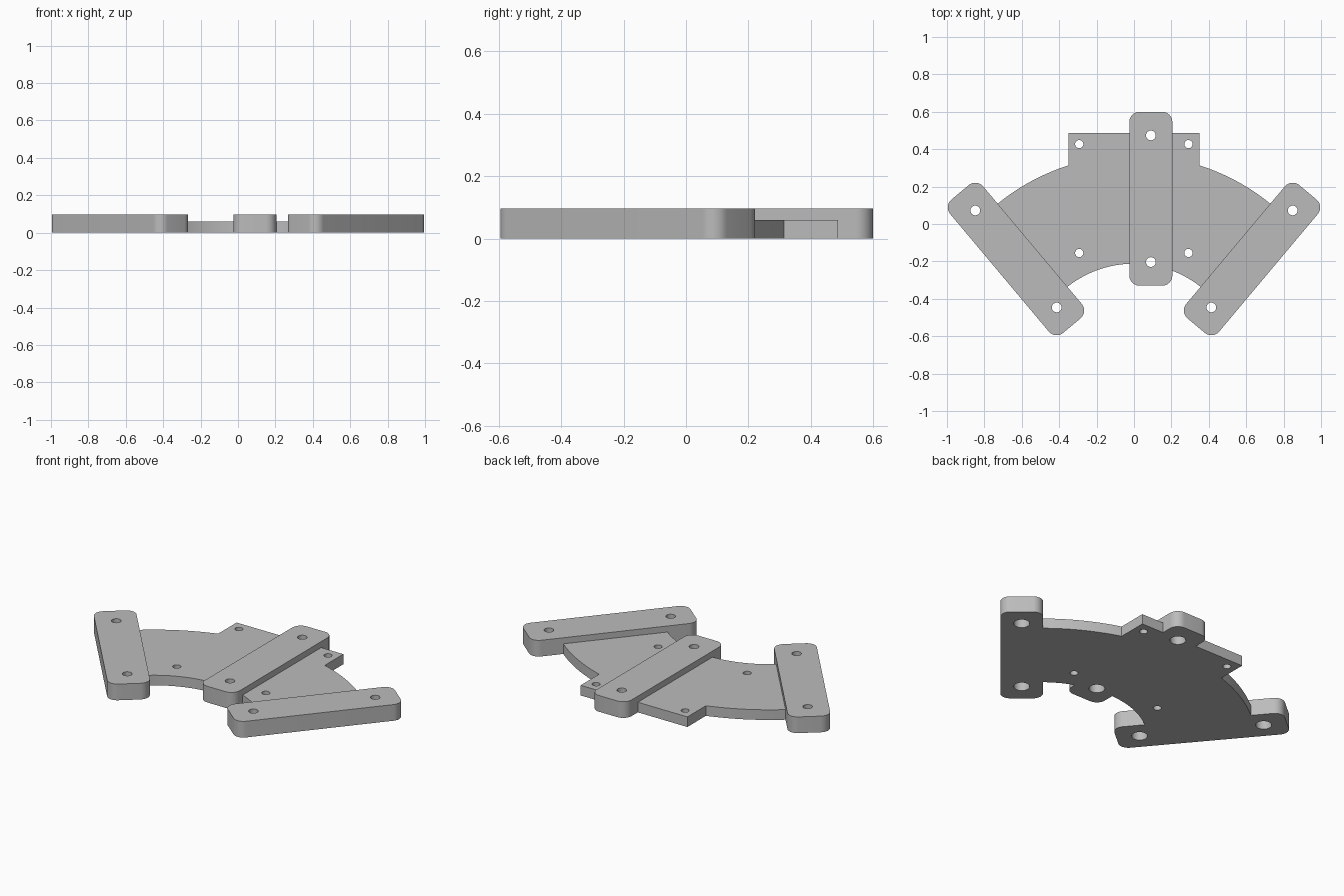
import bpy
import bmesh
from math import radians, sin, cos, pi
from mathutils import Matrix

if "Cube" in bpy.data.objects:
    bpy.data.objects.remove(bpy.data.objects["Cube"])

BAR_H, PLATE_H = 0.096, 0.06
BAR_L, BAR_W, CORNER = 0.93, 0.23, 0.055
HOLE_GAP = 0.677
ARC_Y, R_OUT, R_IN = -0.785, 1.153, 0.573

grey = bpy.data.materials.new("light_grey")
grey.use_nodes = True
grey.diffuse_color = (0.5, 0.5, 0.5, 1)
grey.node_tree.nodes["Principled BSDF"].inputs["Base Color"].default_value = (0.5, 0.5, 0.5, 1)


def prism(name, outline, z0, z1, matrix=Matrix()):
    """Extrude a flat outline between two heights."""
    bm = bmesh.new()
    face = bm.faces.new([bm.verts.new((x, y, z0)) for x, y in outline])
    top = bmesh.ops.extrude_face_region(bm, geom=[face])["geom"]
    bmesh.ops.translate(bm, vec=(0, 0, z1 - z0),
                        verts=[v for v in top if isinstance(v, bmesh.types.BMVert)])
    bm.transform(matrix)
    bmesh.ops.recalc_face_normals(bm, faces=bm.faces)
    mesh = bpy.data.meshes.new(name)
    bm.to_mesh(mesh)
    bm.free()
    obj = bpy.data.objects.new(name, mesh)
    bpy.context.collection.objects.link(obj)
    obj.data.materials.append(grey)
    return obj


def arc(cx, cy, r, a0, a1, n):
    angles = [radians(a0 + (a1 - a0) * i / n) for i in range(n + 1)]
    return [(cx + r * cos(a), cy + r * sin(a)) for a in angles]


def cylinder(x, y, r, z0, z1):
    return prism("cutter", arc(x, y, r, 0, 360, 32)[:-1], z0, z1)


def cut(obj, cutters):
    """Subtract the cutters one by one and discard them."""
    bpy.context.view_layer.objects.active = obj
    for c in cutters:
        c.hide_render = True
        mod = obj.modifiers.new("cut", "BOOLEAN")
        mod.operation, mod.solver, mod.object = "DIFFERENCE", "EXACT", c
        bpy.ops.object.modifier_apply(modifier=mod.name)
        bpy.data.objects.remove(c)


def finish(obj):
    bpy.ops.object.select_all(action="DESELECT")
    obj.select_set(True)
    bpy.context.view_layer.objects.active = obj
    bpy.ops.object.shade_smooth_by_angle(angle=radians(30))


# Rounded bar outline, long side along y
bar_outline = []
for k, (sx, sy) in enumerate([(1, 1), (-1, 1), (-1, -1), (1, -1)]):
    bar_outline += arc(sx * (BAR_W / 2 - CORNER), sy * (BAR_L / 2 - CORNER),
                       CORNER, 90 * k, 90 * k + 90, 10)

# Arched plate with a square tab at the back
tab_x, tab_y = 0.35, 0.487
plate_outline = [p for p in arc(0, ARC_Y, R_OUT, 45, 135, 64) if abs(p[0]) > tab_x]
right = [p for p in plate_outline if p[0] > 0]
left = [p for p in plate_outline if p[0] < 0]
tab_base = ARC_Y + (R_OUT ** 2 - tab_x ** 2) ** 0.5
tab = [(tab_x, tab_base), (tab_x, tab_y), (-tab_x, tab_y), (-tab_x, tab_base)]
plate = prism("arched_plate", right + tab + left + arc(0, ARC_Y, R_IN, 135, 45, 48),
              0, PLATE_H)

# Three bars, each with two counterbored holes, fitted into the plate
for name, x, y, turn in [("middle_bar", 0.09, 0.135, 0),
                         ("left_bar", 0.631, -0.187, -40),
                         ("right_bar", -0.631, -0.187, 40)]:
    place = Matrix.Translation((x, y, 0)) @ Matrix.Rotation(radians(turn), 4, "Z")
    bar = prism(name, bar_outline, 0, BAR_H, place)
    cut(plate, [prism("cutter", bar_outline, -0.1, 0.2, place)])
    for s in (-1, 1):
        p = place @ Matrix.Translation((0, s * HOLE_GAP / 2, 0))
        hx, hy, _ = p.translation
        cut(bar, [cylinder(hx, hy, 0.043, -0.1, 0.065),
                  cylinder(hx, hy, 0.026, -0.1, 0.2)])
    finish(bar)

# Four small screw holes in the plate
cut(plate, [cylinder(hx, hy, 0.022, -0.1, 0.2)
            for hx in (-0.293, 0.291) for hy in (0.427, -0.155)])
finish(plate)
